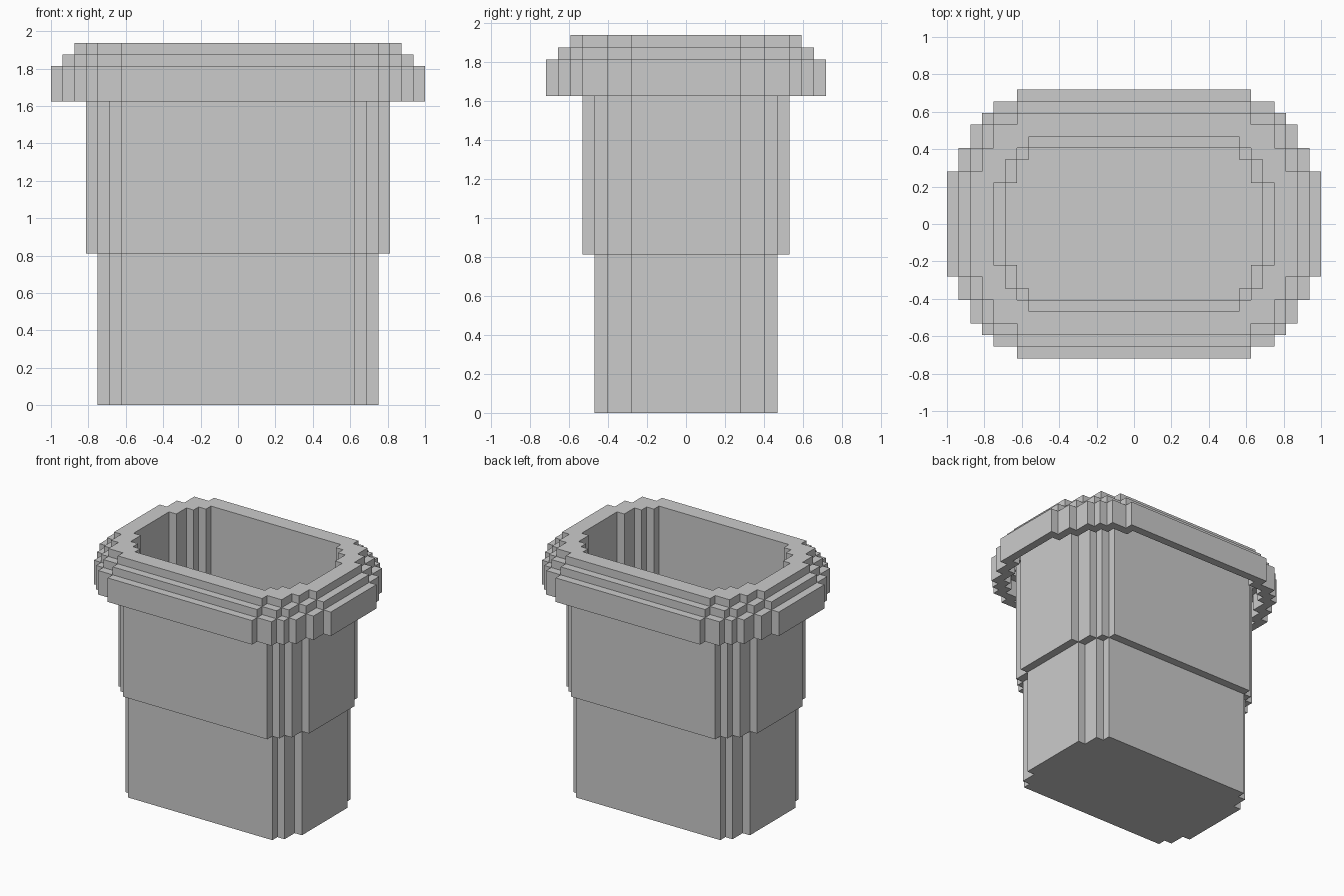
import bpy, bmesh

if "Cube" in bpy.data.objects:
    bpy.data.objects.remove(bpy.data.objects["Cube"])

U = 1 / 16  # block size; all outlines below are in blocks

# Stepped outlines: (half width, half depth) of each step in one quarter
LOWER = [(10, 7.5), (11, 6.5), (12, 4.5)]
UPPER = [(10, 8.5), (11, 7.5), (12, 6.5), (13, 4.5)]
RIM_0 = [(10, 11.5), (12, 10.5), (13, 9.5), (14, 8.5), (15, 6.5), (16, 4.5)]
RIM_1 = [(10, 10.5), (12, 9.5), (13, 8.5), (14, 6.5), (15, 4.5)]
RIM_2 = [(10, 9.5), (12, 8.5), (13, 6.5), (14, 4.5)]
CENTRE = []


def inset(steps):
    return [(x - 1, y - 1) for x, y in steps]


def loop(steps):
    """Closed counter-clockwise outline, mirrored from one quarter."""
    q = []
    for i in range(len(steps) - 1, -1, -1):
        q.append(steps[i])
        if i:
            q.append((steps[i - 1][0], steps[i][1]))
    r = q[::-1]
    return (q + [(-x, y) for x, y in r] + [(-x, -y) for x, y in q]
            + [(x, -y) for x, y in r])


def depth(steps, x):
    return max([sy for sx, sy in steps if sx > abs(x)], default=0)


def face(bm, pts):
    bm.faces.new([bm.verts.new((x * U, y * U, z * U)) for x, y, z in pts])


def wall(bm, steps, z0, z1):
    pts = loop(steps)
    for (ax, ay), (bx, by) in zip(pts, pts[1:] + pts[:1]):
        face(bm, [(ax, ay, z0), (bx, by, z0), (bx, by, z1), (ax, ay, z1)])


def ledge(bm, big, small, z, up):
    """Flat ring (or full cap) between two outlines, cut into strips."""
    xs = sorted({s * x for x, _ in big + small for s in (-1, 1)})
    for a, b in zip(xs, xs[1:]):
        outer, inner = depth(big, (a + b) / 2), depth(small, (a + b) / 2)
        if inner == 0:
            spans = [(-outer, outer)]
        else:
            spans = [(inner, outer), (-outer, -inner)]
        for y0, y1 in spans:
            if y1 > y0:
                pts = [(a, y0, z), (b, y0, z), (b, y1, z), (a, y1, z)]
                face(bm, pts if up else pts[::-1])


def build(name, path):
    """Follow a profile of (outline, height): walls and ledges in turn."""
    bm = bmesh.new()
    for (s0, z0), (s1, z1) in zip(path, path[1:]):
        if z0 != z1:
            wall(bm, s0, z0, z1)
        elif max(s1, default=(0, 0), key=lambda p: p[0])[0] > \
                max(s0, default=(0, 0), key=lambda p: p[0])[0]:
            ledge(bm, s1, s0, z0, False)
        else:
            ledge(bm, s0, s1, z0, True)
    bmesh.ops.remove_doubles(bm, verts=bm.verts, dist=1e-4)
    me = bpy.data.meshes.new(name)
    bm.to_mesh(me)
    bm.free()
    ob = bpy.data.objects.new(name, me)
    bpy.context.collection.objects.link(ob)


build("waste_bin", [
    # underside and outer body
    (CENTRE, 0), (LOWER, 0), (LOWER, 13), (UPPER, 13), (UPPER, 29),
    # hollow underside of the rim
    (inset(RIM_1), 29), (inset(RIM_1), 28), (inset(RIM_0), 28), (inset(RIM_0), 26),
    # stepped rim
    (RIM_0, 26), (RIM_0, 29), (RIM_1, 29), (RIM_1, 30), (RIM_2, 30), (RIM_2, 31),
    # inside walls and floor
    (inset(UPPER), 31), (inset(UPPER), 14), (inset(LOWER), 14), (inset(LOWER), 1),
    (CENTRE, 1),
])
